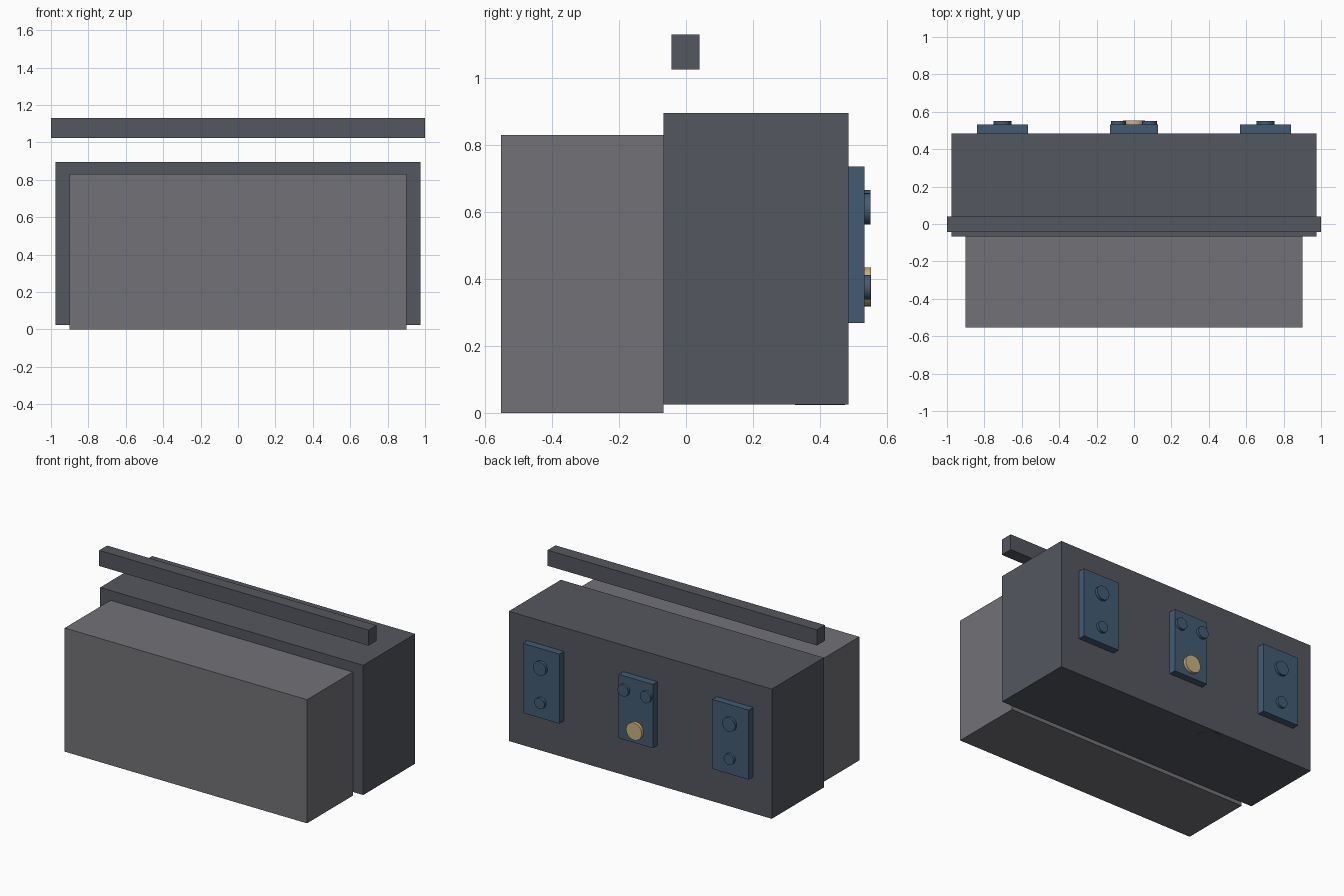
import bpy, bmesh, math
from mathutils import Matrix

if "Cube" in bpy.data.objects:
    bpy.data.objects.remove(bpy.data.objects["Cube"])


def material(name, rgb):
    m = bpy.data.materials.new(name)
    m.diffuse_color = (*rgb, 1)
    m.use_nodes = True
    m.node_tree.nodes["Principled BSDF"].inputs["Base Color"].default_value = m.diffuse_color
    return m


GREY = material("mid_grey", (0.17, 0.17, 0.185))
DARK = material("dark_grey", (0.09, 0.095, 0.115))
BLUE = material("slate_blue", (0.055, 0.105, 0.17))
GOLD = material("brass", (0.60, 0.45, 0.20))


def finish(name, bm, mat):
    me = bpy.data.meshes.new(name)
    bm.to_mesh(me)
    bm.free()
    me.materials.append(mat)
    ob = bpy.data.objects.new(name, me)
    bpy.context.collection.objects.link(ob)
    return ob


def box(name, x, y, z, mat):
    bm = bmesh.new()
    size = Matrix.Diagonal((x[1] - x[0], y[1] - y[0], z[1] - z[0], 1))
    centre = Matrix.Translation([sum(r) / 2 for r in (x, y, z)])
    bmesh.ops.create_cube(bm, size=1, matrix=centre @ size)
    return finish(name, bm, mat)


def disc(name, centre, radius, depth, mat, axis="Y"):
    bm = bmesh.new()
    rot = Matrix.Rotation(math.pi / 2, 4, "X") if axis == "Y" else Matrix()
    bmesh.ops.create_cone(bm, cap_ends=True, segments=32, radius1=radius,
                          radius2=radius, depth=depth,
                          matrix=Matrix.Translation(centre) @ rot)
    ob = finish(name, bm, mat)
    bpy.ops.object.select_all(action="DESELECT")
    ob.select_set(True)
    bpy.context.view_layer.objects.active = ob
    bpy.ops.object.shade_smooth_by_angle()
    return ob


# Main housings and the floating top bar
box("front_housing", (-0.9, 0.9), (-0.553, -0.067), (0, 0.83), GREY)
box("rear_housing", (-0.977, 0.977), (-0.067, 0.485), (0.025, 0.896), DARK)
box("top_bar", (-1, 1), (-0.044, 0.04), (1.025, 1.13), DARK)

# Outer rear plates, each with two round knobs
for side, s in (("left", -1), ("right", 1)):
    x = 0.703 * s
    box(f"{side}_plate", (x - 0.136, x + 0.136), (0.485, 0.533), (0.269, 0.736), BLUE)
    disc(f"{side}_upper_knob", (x, 0.541, 0.609), 0.047, 0.02, BLUE)
    disc(f"{side}_lower_knob", (x, 0.541, 0.375), 0.037, 0.02, BLUE)
    disc(f"{side}_centre_knob", (0.083 * s, 0.541, 0.627), 0.039, 0.02, BLUE)

# Narrower centre plate with a brass button
box("centre_plate", (-0.127, 0.127), (0.485, 0.533), (0.29, 0.718), BLUE)
disc("brass_button", (0, 0.542, 0.376), 0.058, 0.022, GOLD)

# Shallow plug under the rear housing
disc("bottom_plug", (-0.25, 0.4, 0.028), 0.075, 0.01, DARK, axis="Z")
